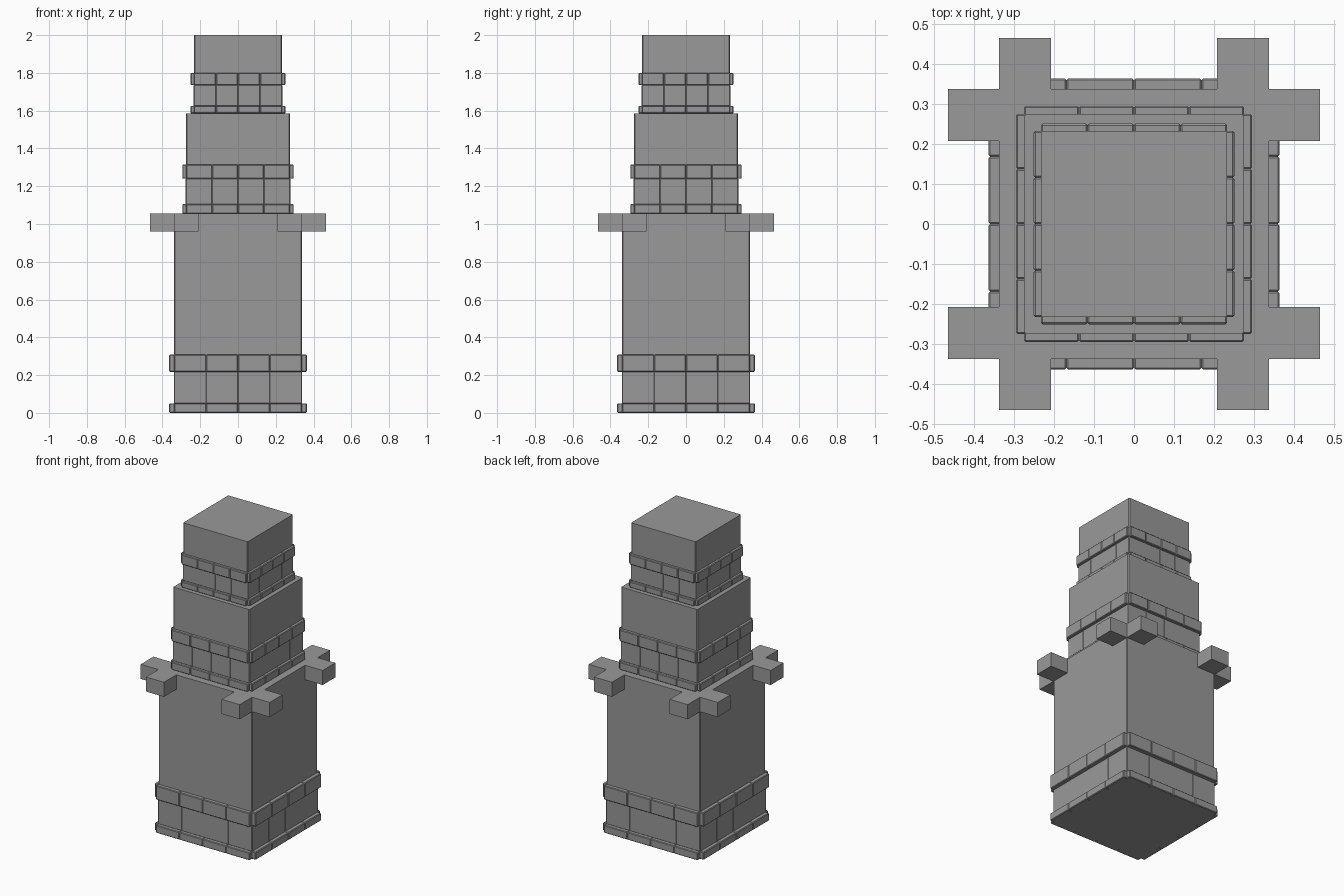
import bpy
import bmesh
from math import pi
from mathutils import Matrix, Vector

cube = bpy.data.objects.get("Cube")
if cube:
    bpy.data.objects.remove(cube, do_unlink=True)

# Single stone colour
stone = bpy.data.materials.new("grey stone")
stone.use_nodes = True
GREY = (0.32, 0.32, 0.32, 1)
stone.diffuse_color = GREY
bsdf = stone.node_tree.nodes["Principled BSDF"]
bsdf.inputs["Base Color"].default_value = GREY
bsdf.inputs["Roughness"].default_value = 0.9


def add_box(bm, low, high, turn=0.0):
    """Box between two corners, turned about the vertical axis."""
    low, high = Vector(low), Vector(high)
    matrix = (Matrix.Rotation(turn, 4, 'Z')
              @ Matrix.Translation((low + high) / 2)
              @ Matrix.Diagonal((*(high - low), 1)))
    bmesh.ops.create_cube(bm, size=1, matrix=matrix)


def finish(bm, name, bevel=0.0):
    mesh = bpy.data.meshes.new(name)
    bm.to_mesh(mesh)
    bm.free()
    mesh.materials.append(stone)
    obj = bpy.data.objects.new(name, mesh)
    bpy.context.collection.objects.link(obj)
    if bevel:
        mod = obj.modifiers.new("chamfer", 'BEVEL')
        mod.width = bevel
        mod.segments = 1
    return obj


def core(name, half, bottom, top):
    """Square shaft with chamfered vertical corners."""
    bm = bmesh.new()
    add_box(bm, (-half, -half, bottom), (half, half, top))
    upright = [e for e in bm.edges
               if abs(e.verts[0].co.z - e.verts[1].co.z) > 0.1]
    bmesh.ops.bevel(bm, geom=upright, offset=0.005, segments=1,
                    affect='EDGES')
    finish(bm, name)


def course(name, half, out, bottom, top, bevel):
    """Four blocks along each of the four sides."""
    bm = bmesh.new()
    width = half / 2
    for side in range(4):
        for i in range(4):
            x = -half + i * width
            add_box(bm, (x, -out, bottom), (x + width, -half + 0.01, top),
                    side * pi / 2)
    finish(bm, name, bevel)


# Tiers: half width, bottom, trim top, panel top, band top, tier top, overhang
tiers = {
    "lower": (0.338, 0, 0.05, 0.217, 0.308, 1.055, 0.026),
    "middle": (0.275, 1.055, 1.105, 1.24, 1.315, 1.585, 0.02),
    "upper": (0.233, 1.585, 1.625, 1.735, 1.8, 2, 0.018),
}
for name, (half, z0, z1, z2, z3, z4, over) in tiers.items():
    core(name + "_shaft", half, z0, z4)
    course(name + "_base_trim", half, half + over, z0, z1, 0.004)
    course(name + "_wall_blocks", half, half + 0.002, z1, z2, 0.0015)
    course(name + "_band", half, half + over, z2, z3, 0.004)

# Crossed beam ends at each corner of the lower tier
for side, name in enumerate(("front_left", "back_left",
                             "back_right", "front_right")):
    bm = bmesh.new()
    turn = side * pi / 2
    add_box(bm, (0.338, -0.338, 0.96), (0.465, -0.208, 1.055), turn)
    add_box(bm, (0.208, -0.465, 0.96), (0.338, -0.338, 1.055), turn)
    # Corner block joining both ends over the chamfered shaft
    add_box(bm, (0.208, -0.338, 0.96), (0.338, -0.208, 1.055), turn)
    bmesh.ops.remove_doubles(bm, verts=bm.verts, dist=0.0001)
    finish(bm, name + "_beam_ends")
